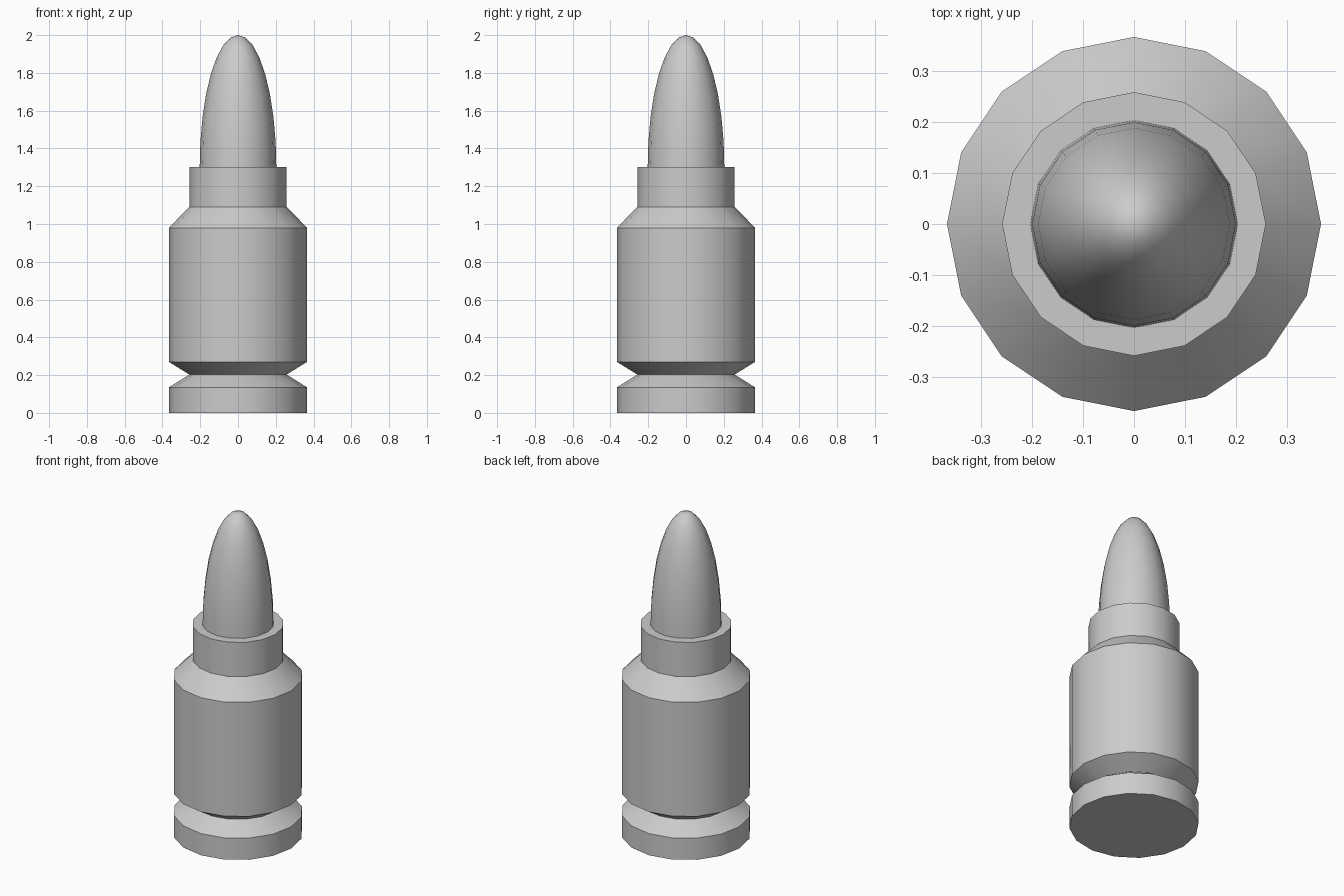
import bpy, bmesh
from math import sin, cos, pi

cube = bpy.data.objects.get("Cube")
if cube:
    bpy.data.objects.remove(cube, do_unlink=True)

SIDES = 16

grey = bpy.data.materials.new("plain grey")
grey.use_nodes = True
colour = (0.6, 0.6, 0.6, 1)
grey.diffuse_color = colour
grey.node_tree.nodes["Principled BSDF"].inputs["Base Color"].default_value = colour


def lathe(name, profile):
    """Turn (radius, height) points around z, closing both ends."""
    bm = bmesh.new()
    rings = []
    for r, z in profile:
        if r < 0.001:
            rings.append([bm.verts.new((0, 0, z))] * SIDES)
        else:
            rings.append([bm.verts.new((r * cos(2 * pi * i / SIDES), r * sin(2 * pi * i / SIDES), z))
                          for i in range(SIDES)])
    for low, high in zip(rings, rings[1:]):
        for i in range(SIDES):
            j = (i + 1) % SIDES
            corners = [low[i], low[j], high[j], high[i]]
            bm.faces.new(list(dict.fromkeys(corners)))
    for ring in (rings[0], rings[-1]):
        if ring[0] is not ring[1]:
            bm.faces.new(ring)
    bmesh.ops.recalc_face_normals(bm, faces=bm.faces)
    mesh = bpy.data.meshes.new(name)
    bm.to_mesh(mesh)
    bm.free()
    mesh.materials.append(grey)
    obj = bpy.data.objects.new(name, mesh)
    bpy.context.collection.objects.link(obj)
    bpy.ops.object.select_all(action='DESELECT')
    obj.select_set(True)
    bpy.context.view_layer.objects.active = obj
    bpy.ops.object.shade_smooth_by_angle(angle=pi / 6)
    return obj


# Case: rim, groove, body, shoulder and neck
WIDE, NARROW = 0.366, 0.258
lathe("case", [(WIDE, 0), (WIDE, 0.135), (NARROW, 0.203), (WIDE, 0.27),
               (WIDE, 0.98), (NARROW, 1.09), (NARROW, 1.303)])

# Tip: half an ellipsoid seated in the neck
STEPS = 8
tip = [(0.203 * cos(pi / 2 * k / STEPS), 1.3 + 0.7 * sin(pi / 2 * k / STEPS))
       for k in range(STEPS + 1)]
lathe("tip", [(0.203, 1.2)] + tip)
